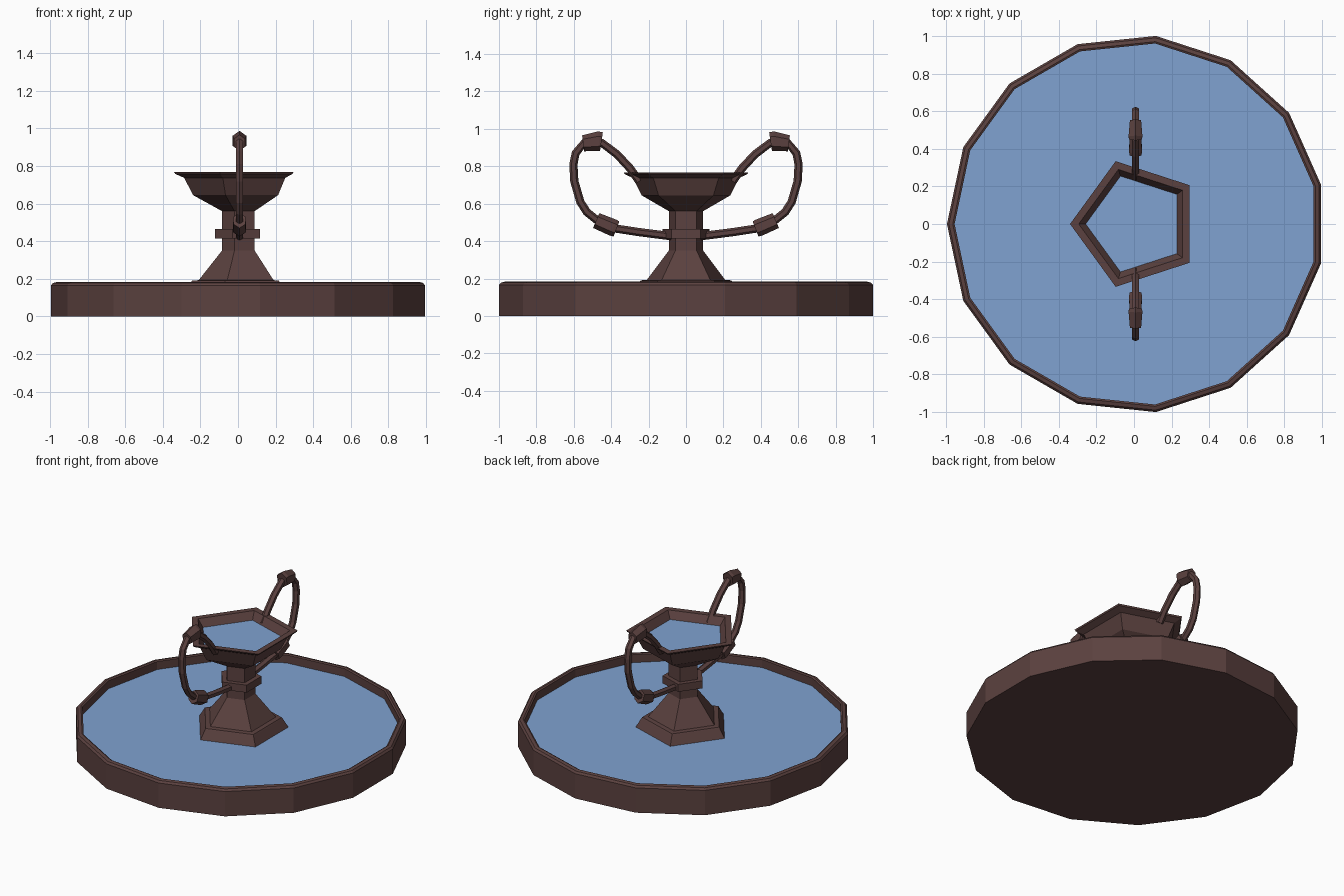
import bpy, bmesh, math
from mathutils import Vector

if "Cube" in bpy.data.objects:
    bpy.data.objects.remove(bpy.data.objects["Cube"])

CX = 0.011  # rotation axis of the odd-sided parts


def material(name, rgb):
    m = bpy.data.materials.new(name)
    m.diffuse_color = (*rgb, 1)
    m.use_nodes = True
    m.node_tree.nodes["Principled BSDF"].inputs["Base Color"].default_value = m.diffuse_color
    return m


STONE = material("dark_brown_stone", (0.105, 0.053, 0.050))
WATER = material("water_blue", (0.215, 0.365, 0.640))


def finish(name, bm, mat):
    bmesh.ops.recalc_face_normals(bm, faces=bm.faces)
    me = bpy.data.meshes.new(name)
    bm.to_mesh(me)
    bm.free()
    me.materials.append(mat)
    ob = bpy.data.objects.new(name, me)
    bpy.context.collection.objects.link(ob)
    return ob


def skin(bm, rings):
    """Join successive vertex rings and cap both ends."""
    n = len(rings[0])
    for a, b in zip(rings, rings[1:]):
        for i in range(n):
            j = (i + 1) % n
            bm.faces.new((a[i], a[j], b[j], b[i]))
    bm.faces.new(rings[0])
    bm.faces.new(rings[-1])


def lathe(name, profile, sides, mat=STONE):
    """Turn (radius, z) points; one corner points to -x."""
    bm = bmesh.new()
    rings = []
    for r, z in profile:
        angs = [math.pi + 2 * math.pi * i / sides for i in range(sides)]
        rings.append([bm.verts.new((CX + r * math.cos(a), r * math.sin(a), z)) for a in angs])
    skin(bm, rings)
    return finish(name, bm, mat)


def polygon(name, r, z, sides):
    bm = bmesh.new()
    angs = [math.pi + 2 * math.pi * i / sides for i in range(sides)]
    f = bm.faces.new([bm.verts.new((CX + r * math.cos(a), r * math.sin(a), z)) for a in angs])
    ob = finish(name, bm, WATER)
    if ob.data.polygons[0].normal.z < 0:
        ob.data.flip_normals()
    return ob


def sweep(name, pts, side, flat=1.0):
    """Six-sided tube along (y, z, radius) points; side mirrors in y."""
    bm = bmesh.new()
    rings = []
    for i, (y, z, r) in enumerate(pts):
        p, q = pts[max(i - 1, 0)], pts[min(i + 1, len(pts) - 1)]
        t = Vector((0, q[0] - p[0], q[1] - p[1])).normalized()
        nrm = Vector((0, -t.z, t.y))
        ring = []
        for k in range(6):
            a = math.pi / 6 + k * math.pi / 3
            v = Vector((0.008, y, z)) + Vector((r * flat * math.cos(a), 0, 0)) + nrm * r * math.sin(a)
            ring.append(bm.verts.new((v.x, v.y * side, v.z)))
        rings.append(ring)
    skin(bm, rings)
    return finish(name, bm, STONE)


# Large basin and its water
lathe("basin", [(1.0055, 0), (1.0055, 0.165), (0.995, 0.178), (0.975, 0.183),
                (0.965, 0.178), (0.965, 0.05)], 15)
polygon("basin_water", 0.965, 0.125, 15)

# Pedestal, neck and collar
lathe("pedestal", [(0.30, 0.05), (0.295, 0.125), (0.26, 0.183), (0.255, 0.19), (0.22, 0.193),
                   (0.096, 0.35), (0.096, 0.58)], 5)
lathe("collar", [(0.132, 0.415), (0.132, 0.465)], 5)

# Upper bowl and its water
lathe("bowl", [(0.096, 0.56), (0.25, 0.645), (0.297, 0.737), (0.345, 0.758), (0.351, 0.768),
               (0.305, 0.768), (0.265, 0.715), (0.20, 0.66)], 5)
polygon("bowl_water", 0.268, 0.72, 5)

# Curved handles with two sleeves each
path = [(.25, .72), (.30, .79), (.37, .865), (.45, .925), (.545, .925), (.59, .87), (.602, .81),
        (.597, .72), (.565, .61), (.53, .555), (.47, .507), (.375, .467), (.25, .448), (.07, .425)]
for side, tag in ((-1, "front"), (1, "back")):
    sweep(tag + "_handle", [(y, z, 0.022) for y, z in path], side)
    sweep(tag + "_upper_sleeve", [(.452, .932, .05), (.465, .934, .053), (.55, .923, .043)], side, 0.8)
    sweep(tag + "_lower_sleeve", [(.48, .510, .043), (.39, .472, .046), (.372, .465, .043)], side, 0.85)
